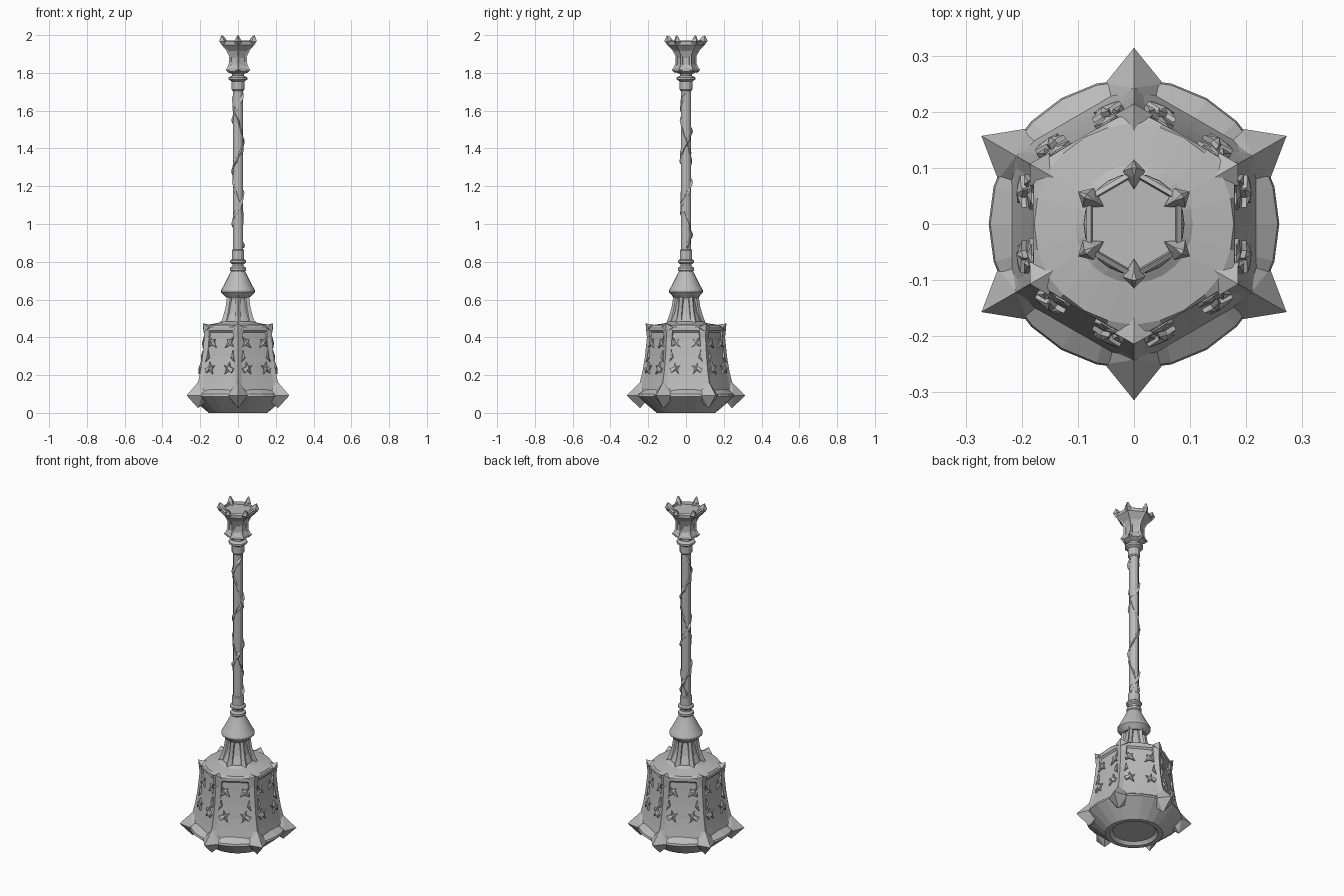
import bpy, bmesh, math
from mathutils import Vector

if "Cube" in bpy.data.objects:
    bpy.data.objects.remove(bpy.data.objects["Cube"])

grey = bpy.data.materials.new("iron_grey")
grey.diffuse_color = (0.5, 0.5, 0.5, 1)
grey.use_nodes = True
grey.node_tree.nodes["Principled BSDF"].inputs["Base Color"].default_value = grey.diffuse_color
SPOKES = [math.radians(30 + 60 * k) for k in range(6)]   # corner directions
PANELS = [math.radians(60 * k) for k in range(6)]        # flat side directions


def finish(name, bm):
    bmesh.ops.recalc_face_normals(bm, faces=bm.faces[:])
    me = bpy.data.meshes.new(name)
    bm.to_mesh(me)
    bm.free()
    me.materials.append(grey)
    ob = bpy.data.objects.new(name, me)
    bpy.context.collection.objects.link(ob)
    return ob


def bridge(bm, rings):
    """Skin a stack of rings and close both ends."""
    n = len(rings[0])
    for a, b in zip(rings, rings[1:]):
        for i in range(n):
            j = (i + 1) % n
            bm.faces.new((a[i], a[j], b[j], b[i]))
    bm.faces.new(rings[0])
    bm.faces.new(rings[-1])


def loft(name, sections, seg=24):
    """Sections are (z, corner radius, hexness 0 round .. 1 hexagon)."""
    bm = bmesh.new()
    rings = []
    for z, r, h in sections:
        ring = []
        for i in range(seg):
            deg = 360 * i / seg
            d = math.radians((deg + 30) % 60 - 30)
            q = r * (1 - h + h * math.cos(math.pi / 6) / math.cos(d))
            a = math.radians(deg)
            ring.append(bm.verts.new((q * math.cos(a), q * math.sin(a), z)))
        rings.append(ring)
    bridge(bm, rings)
    return finish(name, bm)


def place(a, r, t, z):
    """Point at radius r along direction a, shifted t sideways."""
    return (r * math.cos(a) - t * math.sin(a), r * math.sin(a) + t * math.cos(a), z)


def ribs(name, sections):
    """Ridged ribs on six corners; sections are (z, outer r, half width, inner r)."""
    bm = bmesh.new()
    for a in SPOKES:
        rings = [[bm.verts.new(place(a, r, t, z)) for r, t in
                  ((ro, 0), ((ro * 2 + ri) / 3, w), (ri, w), (ri, -w), ((ro * 2 + ri) / 3, -w))]
                 for z, ro, w, ri in sections]
        bridge(bm, rings)
    return finish(name, bm)


def spikes(name, pts):
    """Convex studs on six corners; pts are (r, sideways, z), mirrored sideways."""
    bm = bmesh.new()
    for a in SPOKES:
        vs = [bm.verts.new(place(a, r, s * t, z)) for r, t, z in pts
              for s in ((1, -1) if t else (1,))]
        out = bmesh.ops.convex_hull(bm, input=vs)
        bmesh.ops.delete(bm, geom=[v for v in out["geom_interior"]
                                   if isinstance(v, bmesh.types.BMVert)], context="VERTS")
    return finish(name, bm)


# --- head ---
WALL = [(0.115, 0.25), (0.16, 0.238), (0.22, 0.224), (0.3, 0.21), (0.38, 0.2), (0.435, 0.195)]
loft("head_base", [(0.018, 0.115, 0), (0.0, 0.13, 0), (0.0, 0.155, 0),
                   (0.088, 0.259, 0), (0.1, 0.256, 0), (0.125, 0.23, 0.4)])
loft("head_wall", [(z, r, 0.9) for z, r in WALL])
loft("head_cap", [(0.425, 0.197, 1), (0.436, 0.208, 1), (0.455, 0.205, 0.9),
                  (0.464, 0.18, 0.1), (0.476, 0.105, 0), (0.485, 0.09, 0)])
ribs("head_ribs", [(0.12, 0.262, 0.03, 0.18), (0.16, 0.245, 0.027, 0.17),
                   (0.22, 0.23, 0.024, 0.17), (0.3, 0.217, 0.022, 0.16),
                   (0.4, 0.207, 0.024, 0.16), (0.44, 0.21, 0.03, 0.16)])
spikes("rib_horns", [(0.214, 0, 0.474), (0.21, 0, 0.43), (0.195, 0.034, 0.452),
                     (0.165, 0, 0.466), (0.17, 0.02, 0.44)])
spikes("head_spikes", [(0.314, 0, 0.092), (0.242, 0, 0.165), (0.244, 0, 0.025),
                       (0.25, 0.052, 0.092), (0.215, 0.035, 0.13), (0.21, 0.03, 0.06),
                       (0.18, 0, 0.15)])


# --- raised ornaments on the head panels ---
def wall_at(z):
    for (z0, r0), (z1, r1) in zip(WALL, WALL[1:]):
        if z <= z1:
            return (r0 + (r1 - r0) * (z - z0) / (z1 - z0)) * 0.878
    return WALL[-1][1] * 0.878


STAR = [(0.032, 0), (0.009, 0.009), (0.006, 0.034), (-0.008, 0.01),
        (-0.026, 0.016), (-0.011, -0.004), (-0.018, -0.03), (0.004, -0.011), (0.022, -0.024)]
LEAF = [(0.024, 0.036), (0.012, 0.0), (0.026, -0.022), (0.002, -0.012),
        (-0.026, -0.026), (-0.012, 0.004), (-0.016, 0.022), (0.004, 0.016)]
THORN = [(0.006, 0.03), (0.009, 0.0), (0.018, -0.03), (-0.004, -0.008)]


def ornaments(name, shape, u, zc, height):
    bm = bmesh.new()
    for a in PANELS:
        for s in (1, -1):
            rim, lip = [], []
            for du, dz in shape:
                for ring, lift in ((rim, -0.006), (lip, height * 0.55)):
                    z = zc + dz
                    ring.append(bm.verts.new(place(a, wall_at(z) + lift, s * (u + du), z)))
            top = bm.verts.new(place(a, wall_at(zc) + height, s * u, zc))
            n = len(rim)
            bm.faces.new(rim)
            for i in range(n):
                j = (i + 1) % n
                bm.faces.new((rim[i], rim[j], lip[j], lip[i]))
                bm.faces.new((lip[i], lip[j], top))
    return finish(name, bm)


ornaments("star_ornaments", STAR, 0.055, 0.235, 0.015)
ornaments("leaf_ornaments", LEAF, 0.052, 0.37, 0.014)
ornaments("thorn_ornaments", THORN, 0.07, 0.3, 0.012)

# --- neck and bell ---
loft("neck_core", [(0.475, 0.085, 0), (0.53, 0.065, 0.5), (0.6, 0.05, 0.5), (0.64, 0.06, 0)])
ribs("neck_ribs", [(0.476, 0.104, 0.02, 0.05), (0.51, 0.091, 0.015, 0.04),
                   (0.56, 0.076, 0.012, 0.035), (0.61, 0.068, 0.013, 0.03),
                   (0.635, 0.08, 0.018, 0.03)])
loft("neck_bell", [(0.612, 0.064, 0), (0.64, 0.09, 0), (0.65, 0.089, 0), (0.685, 0.07, 0),
                   (0.72, 0.052, 0), (0.752, 0.036, 0)])

# --- shaft with collars ---
loft("lower_collar", [(0.748, 0.036, 0), (0.755, 0.042, 0), (0.768, 0.042, 0), (0.777, 0.03, 0),
                      (0.787, 0.03, 0), (0.797, 0.043, 0), (0.806, 0.043, 0), (0.813, 0.033, 0),
                      (0.86, 0.033, 0), (0.865, 0.027, 0)], 12)
loft("shaft", [(0.85, 0.026, 0), (1.72, 0.026, 0)], 12)
loft("upper_collar", [(1.705, 0.028, 0), (1.712, 0.034, 0), (1.755, 0.034, 0), (1.765, 0.05, 0),
                      (1.776, 0.05, 0), (1.785, 0.032, 0), (1.81, 0.032, 0)], 12)

# --- vines winding around the shaft ---
for name, phase, turns in (("vine", 0.0, 3.0), ("thin_vine", 2.4, -2.0)):
    cu = bpy.data.curves.new(name, "CURVE")
    cu.dimensions = "3D"
    cu.bevel_depth = 0.009 if turns > 0 else 0.006
    cu.bevel_resolution = 0
    cu.use_fill_caps = True
    sp = cu.splines.new("POLY")
    N = 72
    sp.points.add(N)
    for i, p in enumerate(sp.points):
        t = i / N
        a = phase + turns * 2 * math.pi * t
        p.co = (0.025 * math.cos(a), 0.025 * math.sin(a), 0.875 + 0.82 * t, 1)
        p.radius = 1 + 0.4 * math.sin(i * 1.3)
    vine = bpy.data.objects.new(name, cu)
    bpy.context.collection.objects.link(vine)
    bpy.ops.object.select_all(action="DESELECT")
    vine.select_set(True)
    bpy.context.view_layer.objects.active = vine
    bpy.ops.object.convert(target="MESH")
    me = bpy.context.view_layer.objects.active.data
    me.materials.clear()
    me.materials.append(grey)
    me.shade_flat()

# --- crown pommel ---
loft("crown", [(1.795, 0.034, 0), (1.808, 0.066, 1), (1.822, 0.066, 1), (1.845, 0.05, 1),
               (1.88, 0.048, 1), (1.915, 0.063, 1), (1.948, 0.098, 1), (1.966, 0.098, 1),
               (1.972, 0.088, 1), (1.957, 0.085, 1)])
spikes("crown_claws", [(0.115, 0, 1.968), (0.1, 0.004, 1.998), (0.094, 0.02, 1.965),
                       (0.062, 0, 1.96), (0.082, 0, 1.99), (0.07, 0, 1.925)])
spikes("crown_studs", [(0.076, 0, 1.815), (0.055, 0.016, 1.815), (0.055, 0, 1.797),
                       (0.045, 0, 1.855)])
ribs("crown_ribs", [(1.82, 0.068, 0.01, 0.03), (1.85, 0.056, 0.007, 0.03),
                    (1.89, 0.056, 0.007, 0.03), (1.92, 0.072, 0.009, 0.04),
                    (1.955, 0.107, 0.012, 0.06)])
